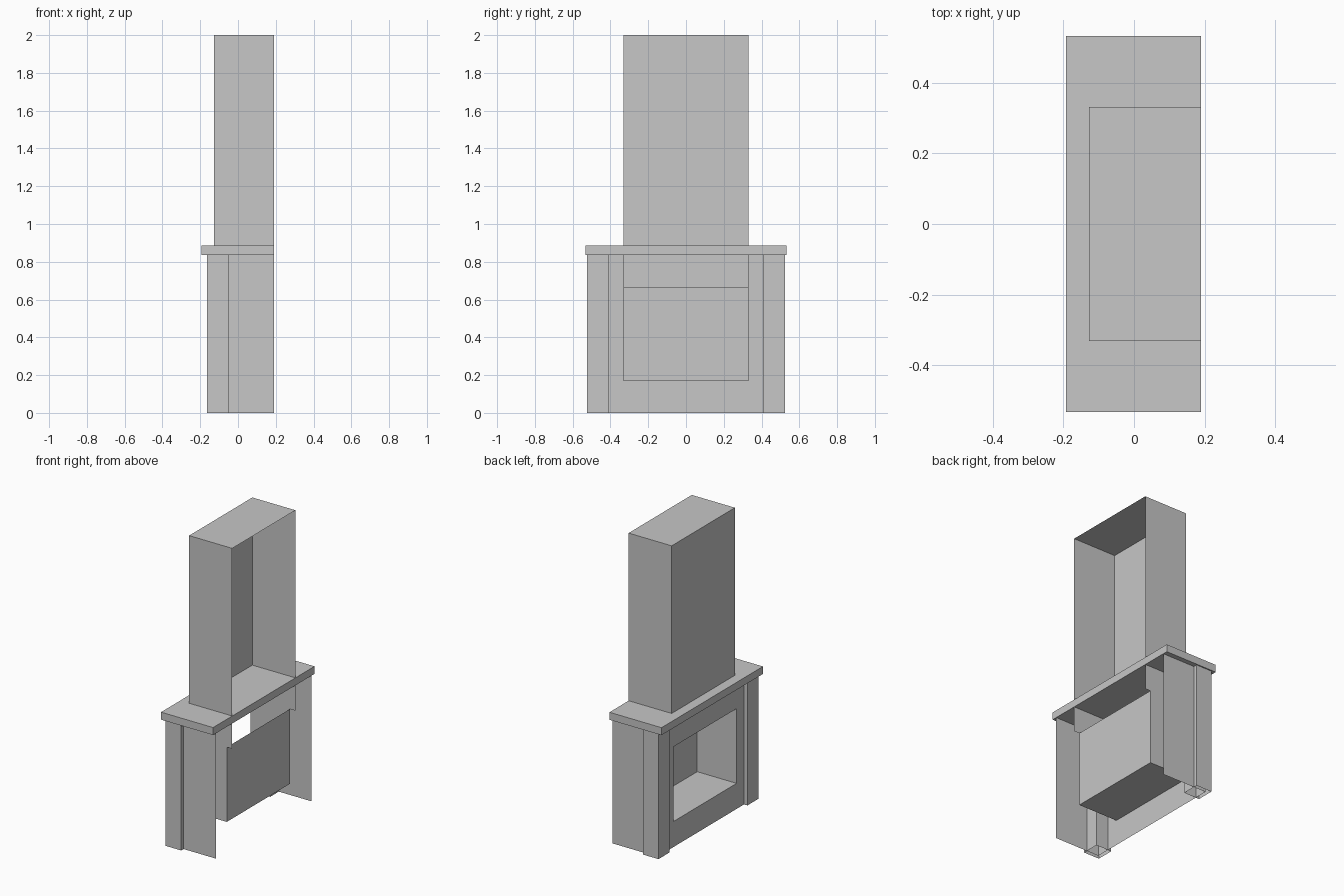
import bpy
import bmesh
from mathutils import Vector

cube = bpy.data.objects.get("Cube")
if cube:
    bpy.data.objects.remove(cube, do_unlink=True)

# One plain plaster colour
plaster = bpy.data.materials.new("grey_plaster")
plaster.use_nodes = True
GREY = (0.57, 0.57, 0.57, 1)
plaster.diffuse_color = GREY
plaster.node_tree.nodes["Principled BSDF"].inputs["Base Color"].default_value = GREY

DIRECTIONS = {
    "+x": Vector((1, 0, 0)), "-x": Vector((-1, 0, 0)),
    "+y": Vector((0, 1, 0)), "-y": Vector((0, -1, 0)),
    "+z": Vector((0, 0, 1)), "-z": Vector((0, 0, -1)),
}


def finish(name, bm):
    mesh = bpy.data.meshes.new(name)
    bm.to_mesh(mesh)
    bm.free()
    mesh.materials.append(plaster)
    obj = bpy.data.objects.new(name, mesh)
    bpy.context.collection.objects.link(obj)
    return obj


def shell(name, xs, ys, zs, open_sides=(), inward=False):
    """Thin box spanning three ranges, with the listed sides left open."""
    bm = bmesh.new()
    bmesh.ops.create_cube(bm, size=1)
    for v in bm.verts:
        v.co = [r[0] if c < 0 else r[1] for c, r in zip(v.co, (xs, ys, zs))]
    bm.normal_update()
    gone = [f for f in bm.faces
            if any(f.normal.dot(DIRECTIONS[s]) > 0.9 for s in open_sides)]
    bmesh.ops.delete(bm, geom=gone, context="FACES")
    if inward:
        bmesh.ops.reverse_faces(bm, faces=bm.faces[:])
    return finish(name, bm)


BACK = 0.19
FRONT = -0.14
HALF_BODY = 0.5
HALF_FLUE = 0.332
SHELF_BOTTOM, SHELF_TOP = 0.835, 0.885
HEARTH, LINTEL = 0.17, 0.667

# Side walls of the surround
shell("surround_sides", (FRONT, BACK), (-HALF_BODY, HALF_BODY),
      (0, SHELF_BOTTOM), ("+x", "-x", "+z", "-z"))


# Front panel: a ring of faces around the fire opening
def ring_corners(bm, half, low, high):
    return [bm.verts.new((FRONT, y, z)) for y, z in
            ((-half, low), (-half, high), (half, high), (half, low))]


bm = bmesh.new()
outer = ring_corners(bm, HALF_BODY, 0, SHELF_BOTTOM)
inner = ring_corners(bm, HALF_FLUE, HEARTH, LINTEL)
for i in range(4):
    j = (i + 1) % 4
    bm.faces.new((outer[i], inner[i], inner[j], outer[j]))
bmesh.ops.recalc_face_normals(bm, faces=bm.faces[:])
bm.normal_update()
if bm.faces[:][0].normal.x > 0:
    bmesh.ops.reverse_faces(bm, faces=bm.faces[:])
finish("surround_front", bm)

# Fire recess, open to the room and to the flue above
shell("firebox", (FRONT, 0.15), (-HALF_FLUE, HALF_FLUE), (HEARTH, LINTEL),
      ("-x", "+z"), inward=True)

# Corner pilasters
for name, ys in (("left_pilaster", (0.41, 0.525)),
                 ("right_pilaster", (-0.525, -0.41))):
    shell(name, (-0.165, -0.05), ys, (0, SHELF_BOTTOM), ("+z", "-z"))

# Mantel shelf
shell("mantel_shelf", (-0.193, BACK), (-0.533, 0.533), (SHELF_BOTTOM, SHELF_TOP))

# Chimney breast and the flue continuing under the shelf, both open at the back
shell("chimney_breast", (-0.127, BACK), (-HALF_FLUE, HALF_FLUE),
      (SHELF_TOP, 2), ("+x", "-z"))
shell("lower_flue", (-0.127, BACK), (-HALF_FLUE, HALF_FLUE),
      (LINTEL, SHELF_BOTTOM), ("+x", "+z", "-z"))
